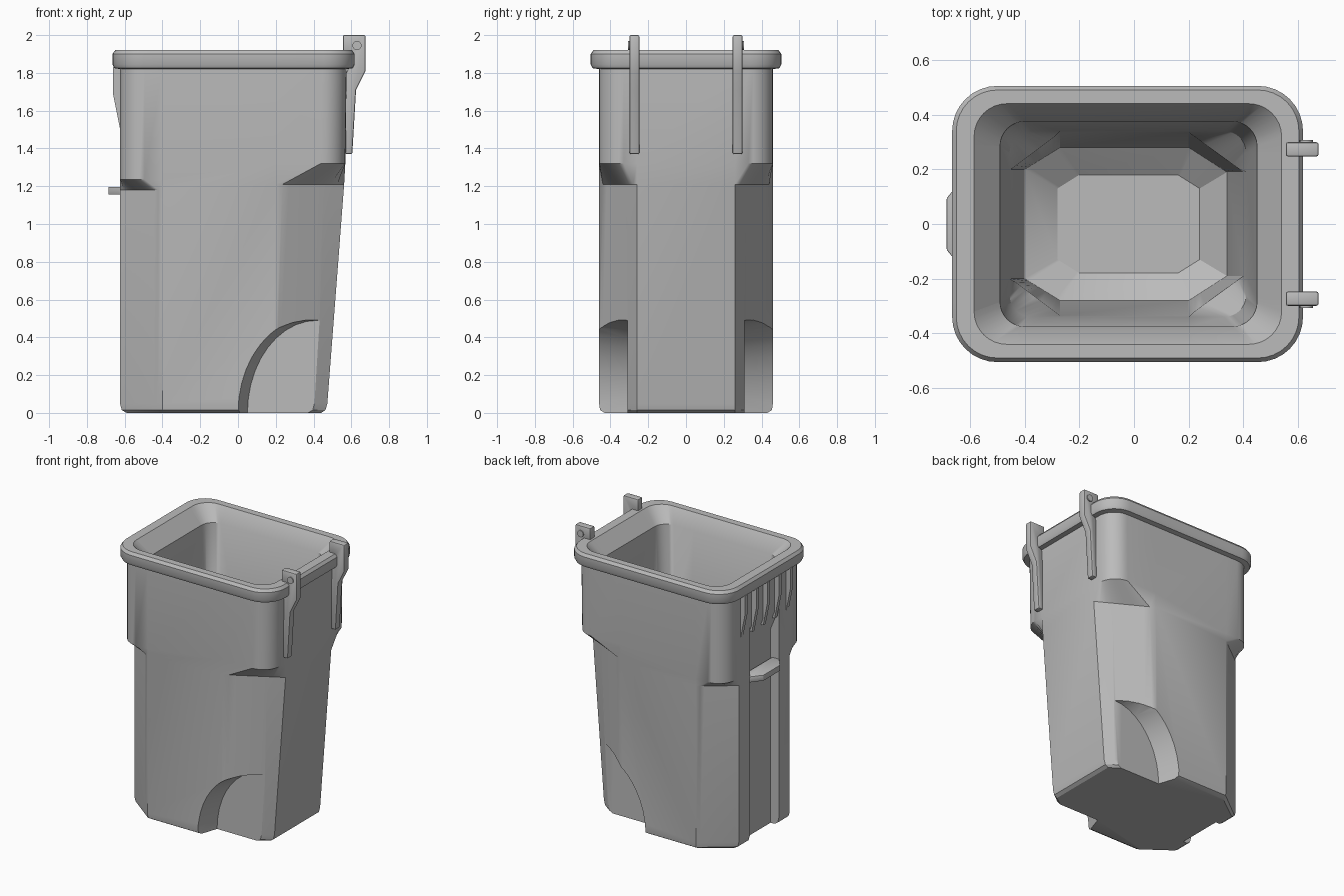
import bpy, bmesh, math
from mathutils import Vector

if "Cube" in bpy.data.objects:
    bpy.data.objects.remove(bpy.data.objects["Cube"], do_unlink=True)

grey = bpy.data.materials.new("plastic_grey")
grey.use_nodes = True
GREY = (0.5, 0.5, 0.5, 1)
grey.diffuse_color = GREY
grey.node_tree.nodes["Principled BSDF"].inputs["Base Color"].default_value = GREY


def make(name, bm):
    bmesh.ops.recalc_face_normals(bm, faces=bm.faces)
    mesh = bpy.data.meshes.new(name)
    bm.to_mesh(mesh)
    bm.free()
    ob = bpy.data.objects.new(name, mesh)
    bpy.context.scene.collection.objects.link(ob)
    mesh.materials.append(grey)
    return ob


def loft(name, rings):
    """Skin a stack of equal rings and cap both ends."""
    bm = bmesh.new()
    rows = [[bm.verts.new(p) for p in ring] for ring in rings]
    n = len(rows[0])
    for a, b in zip(rows, rows[1:]):
        for i in range(n):
            j = (i + 1) % n
            bm.faces.new((a[i], a[j], b[j], b[i]))
    bm.faces.new(rows[0])
    bm.faces.new(rows[-1])
    return make(name, bm)


def extrude_xz(name, profile, y0, y1):
    return loft(name, [[(x, y, z) for x, z in profile] for y in (y0, y1)])


def finish(ob, bevel=0):
    if bevel:
        m = ob.modifiers.new("bevel", 'BEVEL')
        m.width, m.segments, m.limit_method = bevel, 2, 'ANGLE'
    bpy.ops.object.select_all(action='DESELECT')
    ob.select_set(True)
    bpy.context.view_layer.objects.active = ob
    for m in list(ob.modifiers):
        bpy.ops.object.modifier_apply(modifier=m.name)
    bpy.ops.object.shade_smooth_by_angle(angle=math.radians(32))


SEG = 8
OUT = ((-0.40, 0.29), (0.20, 0.26))
IN = ((-0.27, 0.20), (0.20, 0.19))


def outline(x0, x1, h, zl, zr, r=0, ends=OUT):
    """Box outline: rounded corners if r is given, else cut corners."""
    pts = []
    for sx, sy in ((1, 1), (-1, 1), (-1, -1), (1, -1)):
        x, z = (x1, zr) if sx > 0 else (x0, zl)
        ex, ey = ends[1 if sx > 0 else 0]
        a, b = Vector((x, ey * sy, z)), Vector((ex, h * sy, z))
        if r:
            cx, cy = x - sx * r, (h - r) * sy
            arc = []
            for i in range(SEG + 1):
                t = math.pi / 2 * i / SEG
                arc.append(Vector((cx + sx * r * math.cos(t), cy + sy * r * math.sin(t), z)))
            corner = [a] + arc + [b]
        else:
            corner = [a.lerp(b, i / (SEG + 2)) for i in range(SEG + 3)]
        pts += corner if sx * sy > 0 else corner[::-1]
    return pts


# Bin shell: outside from the base up, over the rim, down inside to the floor
body = loft("bin_body", [
    outline(-0.59, 0.44, 0.43, 0, 0),
    outline(-0.615, 0.463, 0.455, 0.015, 0.015),
    outline(-0.625, 0.473, 0.46, 0.05, 0.05),
    outline(-0.625, 0.562, 0.46, 1.18, 1.21),
    outline(-0.625, 0.568, 0.46, 1.235, 1.32, 0.13),
    outline(-0.625, 0.575, 0.46, 1.82, 1.82, 0.13),
    outline(-0.655, 0.608, 0.495, 1.825, 1.825, 0.155),
    outline(-0.665, 0.618, 0.505, 1.845, 1.845, 0.165),
    outline(-0.665, 0.618, 0.505, 1.90, 1.90, 0.165),
    outline(-0.65, 0.603, 0.49, 1.92, 1.92, 0.15),
    outline(-0.585, 0.54, 0.44, 1.92, 1.92, 0.12),
    outline(-0.49, 0.45, 0.375, 1.82, 1.82, 0.09),
    outline(-0.455, 0.41, 0.34, 1.20, 1.20, 0.08, IN),
    outline(-0.45, 0.40, 0.335, 1.08, 1.08, 0, IN),
    outline(-0.40, 0.34, 0.28, 0.14, 0.14, 0, IN),
    outline(-0.28, 0.24, 0.18, 0.06, 0.06, 0, ((-0.2, 0.13), (0.16, 0.13))),
])


def ellipse(cx, rx, rz, y, n=40):
    return [(cx + rx * math.cos(2 * math.pi * i / n), y,
             rz * math.sin(2 * math.pi * i / n)) for i in range(n)]


# Wheel arches and the back channel are cut from the shell
cutters = [loft("wheel_arch_cutter", [ellipse(0.42, 0.37, 0.49, s * 0.31),
                                      ellipse(0.38, 0.43, 0.53, s * 0.61)])
           for s in (-1, 1)]
cutters.append(extrude_xz("channel_cutter", [
    (-0.75, -0.1), (-0.56, -0.1), (-0.56, 1.40), (-0.626, 1.56), (-0.75, 1.58)],
    -0.165, 0.165))
for c in cutters:
    c.hide_render = True
    m = body.modifiers.new("cut", 'BOOLEAN')
    m.operation, m.solver, m.object = 'DIFFERENCE', 'EXACT', c
finish(body)
for c in cutters:
    bpy.data.objects.remove(c, do_unlink=True)

# Lift bar bridging the channel
bar = bmesh.new()
bar_plan = [(-0.57, 0.17), (-0.625, 0.17), (-0.668, 0.115), (-0.685, 0.095)]
bar_plan += [(x, -y) for x, y in reversed(bar_plan)]
face = bar.faces.new([bar.verts.new((x, y, 1.155)) for x, y in bar_plan])
top = bmesh.ops.extrude_face_region(bar, geom=[face])["geom"]
bmesh.ops.translate(bar, vec=(0, 0, 0.042),
                    verts=[v for v in top if isinstance(v, bmesh.types.BMVert)])
finish(make("lift_bar", bar), 0.004)

# Tapered ribs below the rim
for i in range(5):
    y = (i - 2) * 0.13
    rib = extrude_xz("rim_rib", [(-0.61, 1.83), (-0.662, 1.83), (-0.662, 1.69),
                                 (-0.626, 1.51), (-0.61, 1.51)], y - 0.014, y + 0.014)
    finish(rib)

# Hinge brackets with a pin on the outer face
bracket = [(0.555, 2.0), (0.675, 2.0), (0.675, 1.81), (0.625, 1.71), (0.605, 1.37),
           (0.568, 1.37), (0.572, 1.80), (0.60, 1.86), (0.60, 1.91), (0.555, 1.91)]
for side, s in (("left", 1), ("right", -1)):
    y = s * 0.273
    finish(extrude_xz("hinge_bracket_" + side, bracket, y - 0.026, y + 0.026), 0.008)
    pin = [(0.63 + 0.024 * math.cos(math.pi * i / 8),
            1.945 + 0.024 * math.sin(math.pi * i / 8)) for i in range(16)]
    finish(extrude_xz("hinge_pin_" + side, pin, y, y + s * 0.034))
